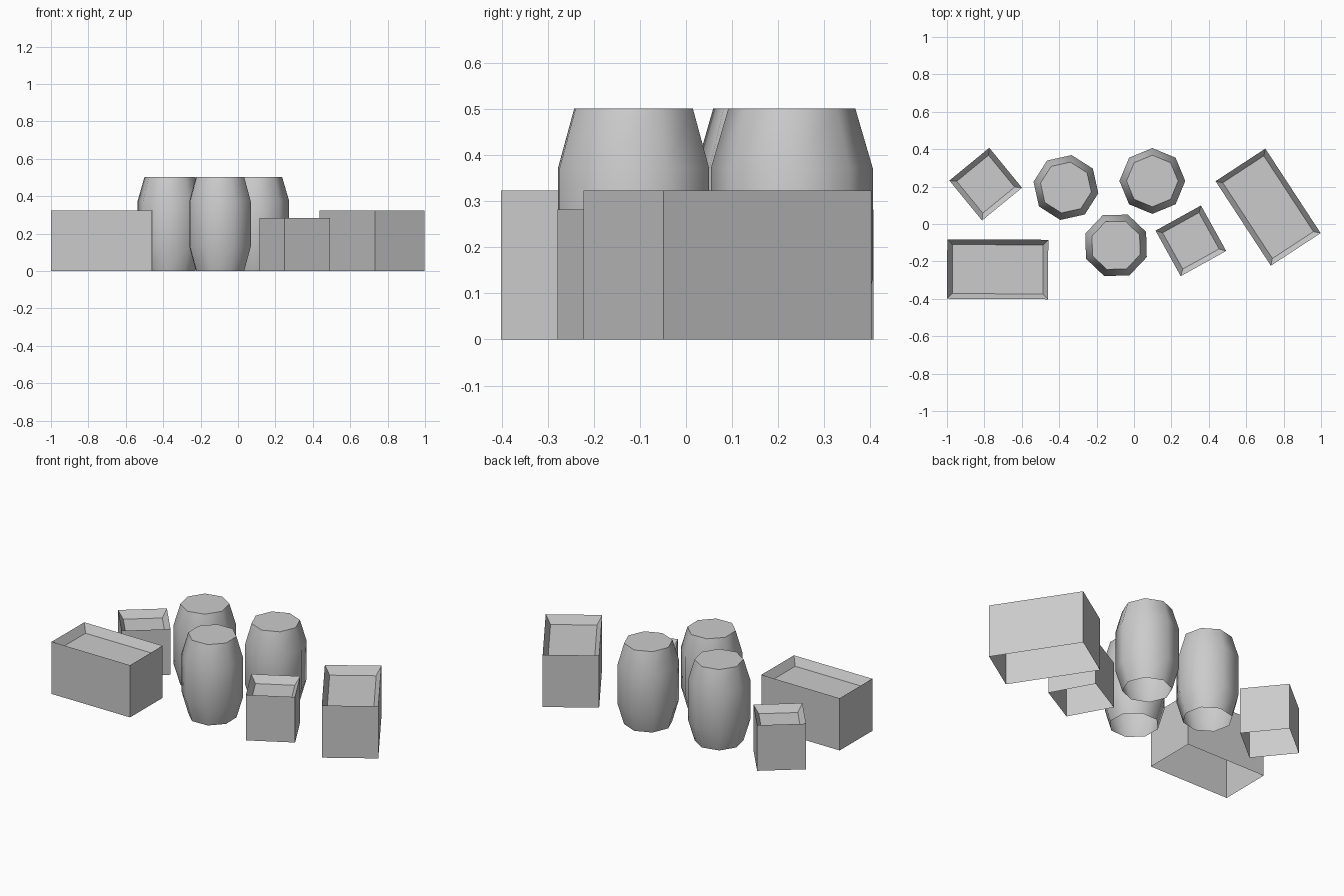
import bpy, bmesh
from math import sin, cos, pi, radians

if "Cube" in bpy.data.objects:
    bpy.data.objects.remove(bpy.data.objects["Cube"])


def make_object(name, bm, x, y, angle):
    mesh = bpy.data.meshes.new(name)
    bm.to_mesh(mesh)
    bm.free()
    obj = bpy.data.objects.new(name, mesh)
    obj.location = (x, y, 0)
    obj.rotation_euler.z = radians(angle)
    bpy.context.collection.objects.link(obj)
    return obj


def loft(rings):
    """Bridge rings of points from bottom to top, closing only the last ring."""
    bm = bmesh.new()
    loops = [[bm.verts.new(p) for p in ring] for ring in rings]
    for a, b in zip(loops, loops[1:]):
        for i in range(len(a)):
            j = (i + 1) % len(a)
            bm.faces.new((a[i], a[j], b[j], b[i]))
    bm.faces.new(loops[-1])
    return bm


def rectangle(w, d, z):
    return [(sx * w / 2, sy * d / 2, z)
            for sx, sy in ((-1, -1), (1, -1), (1, 1), (-1, 1))]


def octagon(r, z):
    return [(r * cos(i * pi / 4), r * sin(i * pi / 4), z) for i in range(8)]


# Crate: open underneath, sharp rim, sloped recess in the top
def crate(name, x, y, angle, w, d, h, inset=0.028, depth=0.05):
    rings = [rectangle(w, d, 0), rectangle(w, d, h),
             rectangle(w - 2 * inset, d - 2 * inset, h - depth)]
    make_object(name, loft(rings), x, y, angle)


# Barrel: eight smooth staves, flat lid, open underneath
def barrel(name, x, y, angle):
    profile = [(0.138, 0), (0.176, 0.13), (0.176, 0.372), (0.138, 0.502)]
    obj = make_object(name, loft([octagon(r, z) for r, z in profile]), x, y, angle)
    bpy.ops.object.select_all(action='DESELECT')
    obj.select_set(True)
    bpy.context.view_layer.objects.active = obj
    bpy.ops.object.shade_smooth_by_angle(angle=radians(60))


crate("large_crate_left", -0.729, -0.242, -0.3, 0.54, 0.318, 0.324)
crate("large_crate_right", 0.717, 0.09, -56.8, 0.54, 0.318, 0.324)
crate("small_crate_back", -0.793, 0.213, 39.3, 0.276, 0.276, 0.283, depth=0.045)
crate("small_crate_front", 0.304, -0.09, 29, 0.278, 0.278, 0.283, depth=0.045)

barrel("barrel_left", -0.364, 0.195, -10)
barrel("barrel_right", 0.098, 0.23, 0)
barrel("barrel_front", -0.096, -0.114, 24)
